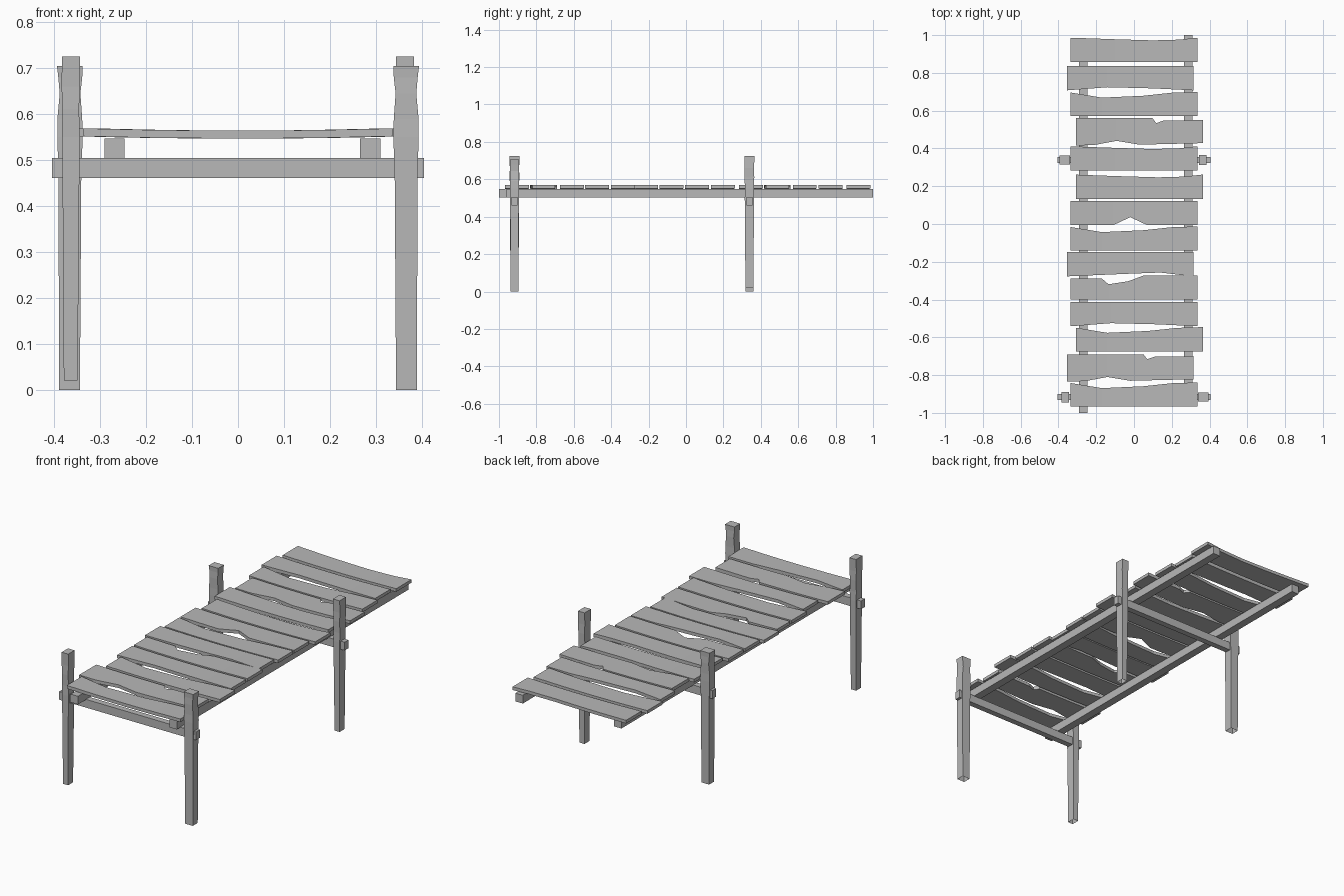
import bpy
import bmesh

if "Cube" in bpy.data.objects:
    bpy.data.objects.remove(bpy.data.objects["Cube"], do_unlink=True)

wood = bpy.data.materials.new("weathered grey wood")
wood.use_nodes = True
GREY = (0.48, 0.48, 0.48, 1)
wood.diffuse_color = GREY
wood.node_tree.nodes["Principled BSDF"].inputs["Base Color"].default_value = GREY


def loft(name, rings, cap_start=True):
    """Join a row of four-cornered rings into a flat-shaded solid."""
    bm = bmesh.new()
    loops = [[bm.verts.new(p) for p in ring] for ring in rings]
    for a, b in zip(loops, loops[1:]):
        for i in range(4):
            j = (i + 1) % 4
            bm.faces.new((a[i], a[j], b[j], b[i]))
    if cap_start:
        bm.faces.new(loops[0][::-1])
    bm.faces.new(loops[-1])
    bmesh.ops.recalc_face_normals(bm, faces=bm.faces)
    mesh = bpy.data.meshes.new(name)
    bm.to_mesh(mesh)
    bm.free()
    mesh.materials.append(wood)
    obj = bpy.data.objects.new(name, mesh)
    bpy.context.collection.objects.link(obj)
    return obj


def rect(x0, x1, y0, y1, z):
    return [(x0, y0, z), (x1, y0, z), (x1, y1, z), (x0, y1, z)]


def beam(name, x0, x1, y0, y1, z0, z1):
    return loft(name, [rect(x0, x1, y0, y1, z0), rect(x0, x1, y0, y1, z1)])


# Posts: height, inner x, outer x and half depth; open underneath
THICK = [(0, .344, .389, .021), (.47, .341, .391, .023), (.55, .338, .393, .024),
         (.59, .339, .393, .023), (.645, .343, .388, .024), (.68, .339, .391, .023),
         (.705, .338, .394, .024)]
SLIM = [(.02, .349, .379, .021), (.5, .345, .382, .025), (.55, .344, .383, .024),
        (.61, .346, .382, .026), (.66, .344, .384, .025), (.725, .344, .383, .027)]


def post(name, side, y, profile):
    loft(name, [rect(side * a, side * b, y - d, y + d, z) for z, a, b, d in profile],
         cap_start=False)


FRONT, REAR = -.917, .339
post("front_left_post", 1, FRONT, THICK)
post("front_right_post", -1, FRONT, SLIM)
post("rear_left_post", 1, REAR, SLIM)
post("rear_right_post", -1, REAR, THICK)

# Cross beams through the posts, and the two long bearers
for name, y in (("front_cross_beam", FRONT), ("rear_cross_beam", REAR)):
    beam(name, -.405, .405, y - .016, y + .016, .461, .505)
beam("right_bearer", -.29, -.247, -1, .96, .503, .547)
beam("left_bearer", .266, .31, -.96, 1, .503, .547)

# Worn plank edges: position along the plank and depth worn away
EDGES = {
    "straight": [(0, 0)],
    "sag": [(-.33, 0), (-.1, .008), (.1, .014), (.24, .01), (.33, 0)],
    "dip": [(-.33, .004), (-.17, .03), (.05, .02), (.2, .004), (.33, 0)],
    "rise": [(-.33, 0), (-.12, .016), (.12, .01), (.33, 0)],
    "slope": [(-.33, 0), (0, .014), (.16, .02), (.33, 0)],
    "split": [(-.17, .016), (-.135, .046), (-.03, .03), (.05, 0)],
    "nick": [(.07, 0), (.09, .026), (.13, .012), (.33, .01)],
    "hollow": [(-.33, 0), (-.24, .002), (-.12, .024), (0, .004), (.33, .012)],
    "gap": [(-.11, 0), (-.02, .042), (.07, 0)],
}


def worn(edge, x):
    pts = EDGES[edge]
    if x <= pts[0][0]:
        return pts[0][1]
    for (xa, a), (xb, b) in zip(pts, pts[1:]):
        if x <= xb:
            return a + (b - a) * (x - xa) / (xb - xa)
    return pts[-1][1]


# Planks from rear to front: centre y, sideways shift, rear edge, front edge
PLANKS = [
    (.922, 0, "sag", "straight"), (.772, -.02, "straight", "rise"),
    (.635, 0, "dip", "straight"), (.488, .028, "nick", "hollow"),
    (.347, 0, "sag", "straight"), (.197, .028, "sag", "straight"),
    (.058, 0, "straight", "gap"), (-.077, 0, "dip", "straight"),
    (-.213, -.02, "straight", "slope"), (-.337, 0, "split", "straight"),
    (-.477, 0, "straight", "rise"), (-.61, .028, "dip", "straight"),
    (-.762, -.02, "nick", "hollow"), (-.903, 0, "dip", "straight"),
]
HALF = .336
for n, (y, shift, rear, front) in enumerate(PLANKS, 1):
    half_width = .072 if rear == "nick" else .064
    xs = {-HALF, -.18, 0, .18, HALF}
    xs |= {x for x, _ in EDGES[rear] + EDGES[front]}
    rings = []
    for x in sorted(xs):
        low = .547 + .005 * (x / HALF) ** 2
        high = low + .017
        y0 = y - half_width + worn(front, x)
        y1 = y + half_width - worn(rear, x)
        px = x + shift
        rings.append([(px, y0, low), (px, y1, low), (px, y1, high), (px, y0, high)])
    loft(f"deck_plank_{n}", rings)
